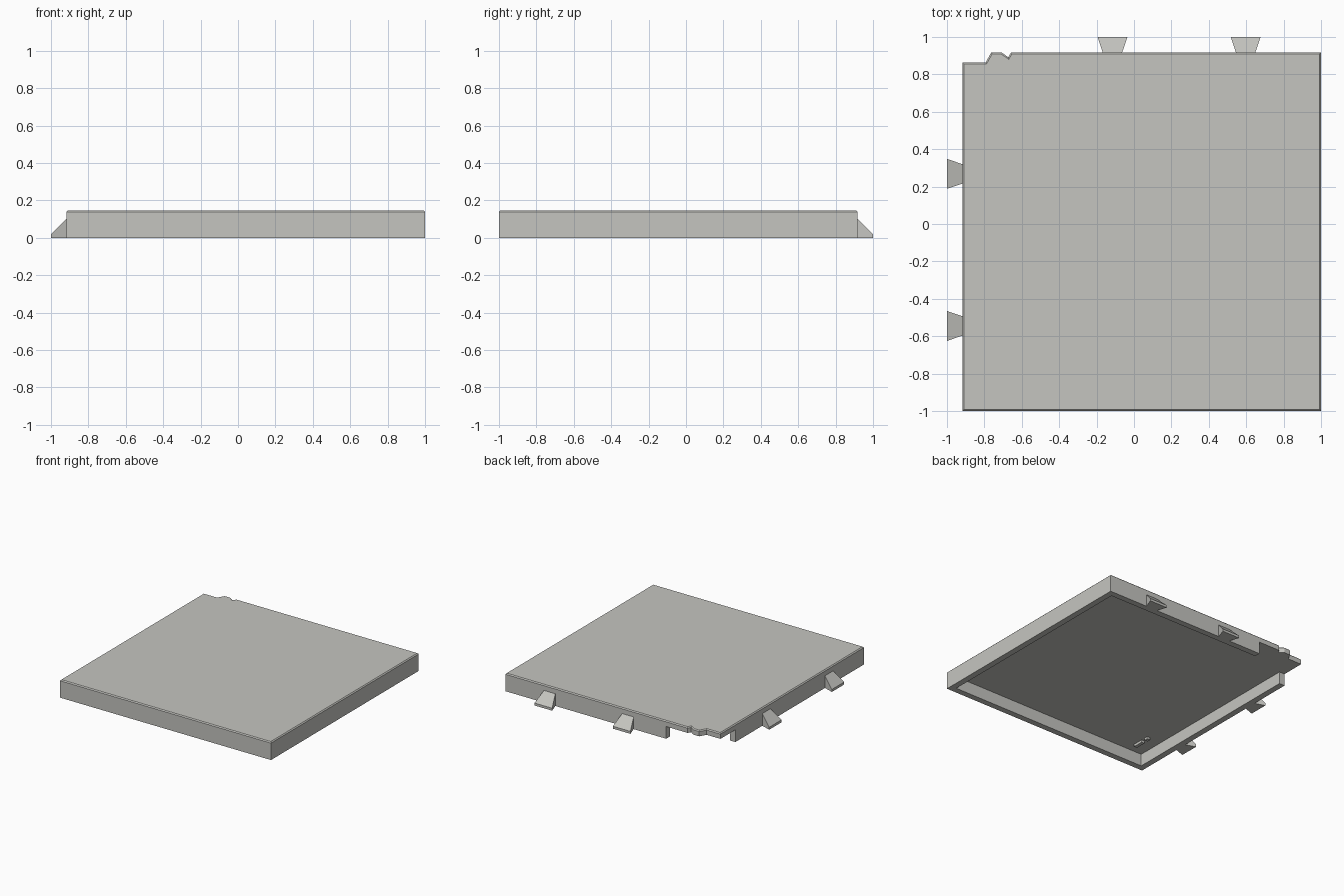
import bpy
import bmesh
from math import pi
from mathutils import Matrix, Vector

cube = bpy.data.objects.get("Cube")
if cube:
    bpy.data.objects.remove(cube, do_unlink=True)

LOW, HIGH = -0.918, 1.0      # body extent, mirrored along the diagonal
HEIGHT, FLOOR = 0.147, 0.1   # top of the tile, underside of its plate
WALL = 0.05

grey = bpy.data.materials.new("warm grey")
grey.use_nodes = True
COLOUR = (0.56, 0.56, 0.53, 1)
grey.diffuse_color = COLOUR
grey.node_tree.nodes["Principled BSDF"].inputs["Base Color"].default_value = COLOUR


def finish(name, bm):
    bmesh.ops.recalc_face_normals(bm, faces=bm.faces[:])
    mesh = bpy.data.meshes.new(name)
    bm.to_mesh(mesh)
    bm.free()
    mesh.materials.append(grey)
    obj = bpy.data.objects.new(name, mesh)
    bpy.context.collection.objects.link(obj)
    return obj


def prism(name, outline, bottom, top, chamfer=0):
    """Extrude a flat outline upwards, with an optional chamfered top rim."""
    bm = bmesh.new()
    base = bm.faces.new([bm.verts.new((x, y, bottom)) for x, y in outline])
    cap = bmesh.ops.extrude_face_region(bm, geom=[base], use_keep_orig=True)["geom"]
    bmesh.ops.translate(bm, vec=(0, 0, top - bottom),
                        verts=[g for g in cap if isinstance(g, bmesh.types.BMVert)])
    if chamfer:
        rim = [e for e in bm.edges if all(abs(v.co.z - top) < 1e-5 for v in e.verts)]
        bmesh.ops.bevel(bm, geom=rim, offset=chamfer, segments=1, affect='EDGES')
    return finish(name, bm)


# Top plate with a broken back corner
back = -LOW
prism("top_plate", [
    (LOW, -HIGH), (HIGH, -HIGH), (HIGH, back), (-0.657, back), (-0.672, 0.892),
    (-0.71, back), (-0.763, back), (-0.793, 0.864), (LOW, 0.864),
], FLOOR, HEIGHT, 0.008)

# Rim wall, open around the broken corner
wall_end_x, wall_end_y = -0.463, 0.67
prism("rim_wall", [
    (LOW, wall_end_y), (LOW, -HIGH), (HIGH, -HIGH), (HIGH, back), (wall_end_x, back),
    (wall_end_x, back - WALL), (HIGH - WALL, back - WALL), (HIGH - WALL, WALL - HIGH),
    (LOW + WALL, WALL - HIGH), (LOW + WALL, wall_end_y),
], 0, FLOOR)


# Flared connector tabs, sloping down and widening outwards
def tab(name, location, angle):
    bm = bmesh.new()
    rings = []
    for half, out, top in ((0.052, 0, 0.1), (0.08, HIGH - back, 0.02)):
        corners = ((-half, 0), (half, 0), (half, top), (-half, top))
        rings.append([bm.verts.new((x, out, z)) for x, z in corners])
    inner, outer = rings
    bm.faces.new(inner)
    bm.faces.new(outer)
    for i in range(4):
        j = (i + 1) % 4
        bm.faces.new((inner[i], inner[j], outer[j], outer[i]))
    bm.transform(Matrix.Translation(location) @ Matrix.Rotation(angle, 4, 'Z'))
    finish(name, bm)


for label, x in (("left", 0.597), ("right", -0.115)):
    tab("back_tab_" + label, Vector((x, back, 0)), 0)
for label, y in (("back", 0.268), ("front", -0.545)):
    tab("side_tab_" + label, Vector((LOW, y, 0)), pi / 2)

# Small rib and stud beneath the plate
for name, y0, y1 in (("underside_rib", -0.87, -0.78), ("underside_stud", -0.745, -0.715)):
    prism(name, [(-0.757, y0), (-0.73, y0), (-0.73, y1), (-0.757, y1)], FLOOR - 0.02, FLOOR)
